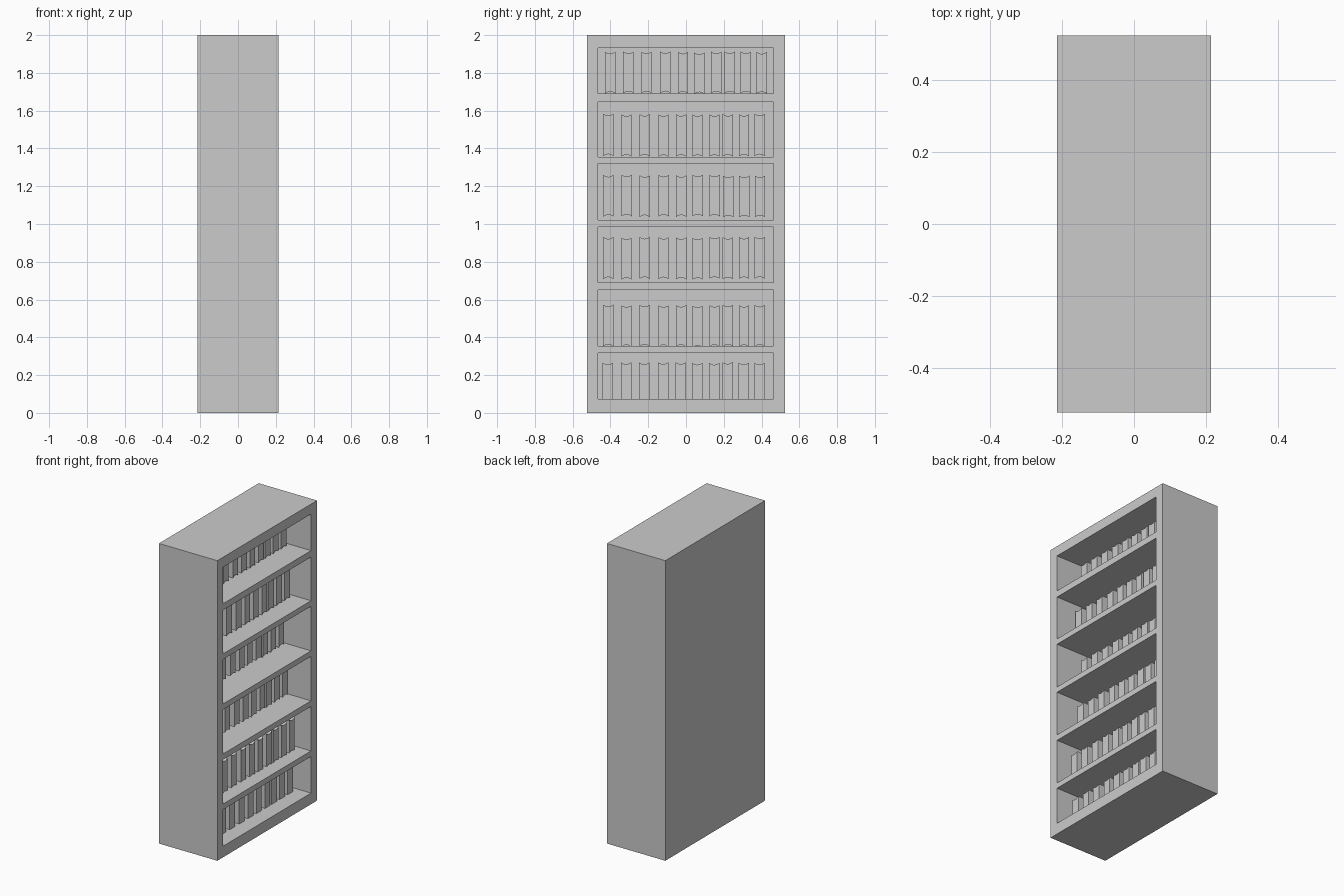
import bpy, bmesh, math, random

if "Cube" in bpy.data.objects:
    bpy.data.objects.remove(bpy.data.objects["Cube"])

random.seed(3)
HX, HY, H = 0.215, 0.525, 2.0          # half depth, half width, height
BACK_X = -0.19                         # inner face of the back panel
BAYS = [(0.074, 0.318), (0.355, 0.651), (0.689, 0.985),
        (1.022, 1.319), (1.356, 1.647), (1.69, 1.933)]


def finish(name, bm):
    bmesh.ops.recalc_face_normals(bm, faces=bm.faces[:])
    me = bpy.data.meshes.new(name)
    bm.to_mesh(me)
    bm.free()
    ob = bpy.data.objects.new(name, me)
    bpy.context.collection.objects.link(ob)
    return ob


# Carcass: gridded open front on +x, solid back, bays pushed inwards
def make_carcass():
    bm = bmesh.new()
    ys = [-HY, -0.465, 0.462, HY]
    zs = [0.0] + [z for bay in BAYS for z in bay] + [H]
    v = [[bm.verts.new((HX, y, z)) for z in zs] for y in ys]
    bays = []
    for i in range(len(ys) - 1):
        for j in range(len(zs) - 1):
            f = bm.faces.new((v[i][j], v[i + 1][j], v[i + 1][j + 1], v[i][j + 1]))
            if i == 1 and j % 2 == 1:
                bays.append(f)
    rim = [e for e in bm.edges if e.is_boundary]
    ext = bmesh.ops.extrude_edge_only(bm, edges=rim)["geom"]
    for g in ext:
        if isinstance(g, bmesh.types.BMVert):
            g.co.x = -HX
    bmesh.ops.holes_fill(bm, edges=[e for e in bm.edges if e.is_boundary], sides=0)
    for f in bmesh.ops.extrude_discrete_faces(bm, faces=bays)["faces"]:
        for vert in f.verts:
            vert.co.x = BACK_X
    finish("bookcase_carcass", bm)


# Book: slab whose top and bottom edges dip in the middle
def make_book(name, y, z0, z1, width, front, depth=0.16, dip=0.01, seg=6):
    bm = bmesh.new()
    arc = [(-width / 2 + width * k / seg, dip * math.sin(math.pi * k / seg))
           for k in range(seg + 1)]
    prof = [(a, z0 + d) for a, d in arc] + [(a, z1 - d) for a, d in reversed(arc)]
    face = bm.faces.new([bm.verts.new((front, y + a, z)) for a, z in prof])
    ext = bmesh.ops.extrude_face_region(bm, geom=[face], use_keep_orig=True)["geom"]
    moved = [g for g in ext if isinstance(g, bmesh.types.BMVert)]
    bmesh.ops.translate(bm, verts=moved, vec=(-depth, 0, 0))
    finish(name, bm)


make_carcass()

# Rows of books: (front x, bottom z, top z, y shift)
ROWS = [(0.113, 0.048, 0.267, -0.002), (0.124, 0.350, 0.570, 0.0),
        (0.075, 0.708, 0.930, 0.0), (0.046, 1.038, 1.258, 0.001),
        (0.089, 1.357, 1.581, 0.0), (0.057, 1.690, 1.910, 0.01)]
BOOK_Y = [-0.412, -0.315, -0.219, -0.119, -0.026, 0.061, 0.151, 0.222, 0.307, 0.391]
for r, (front, z0, z1, dy) in enumerate(ROWS):
    for c, y in enumerate(BOOK_Y):
        j = random.uniform(-0.003, 0.003)
        make_book(f"book_{r + 1}_{c + 1}", y + dy, z0 + j, z1 + j, 0.055, front)
